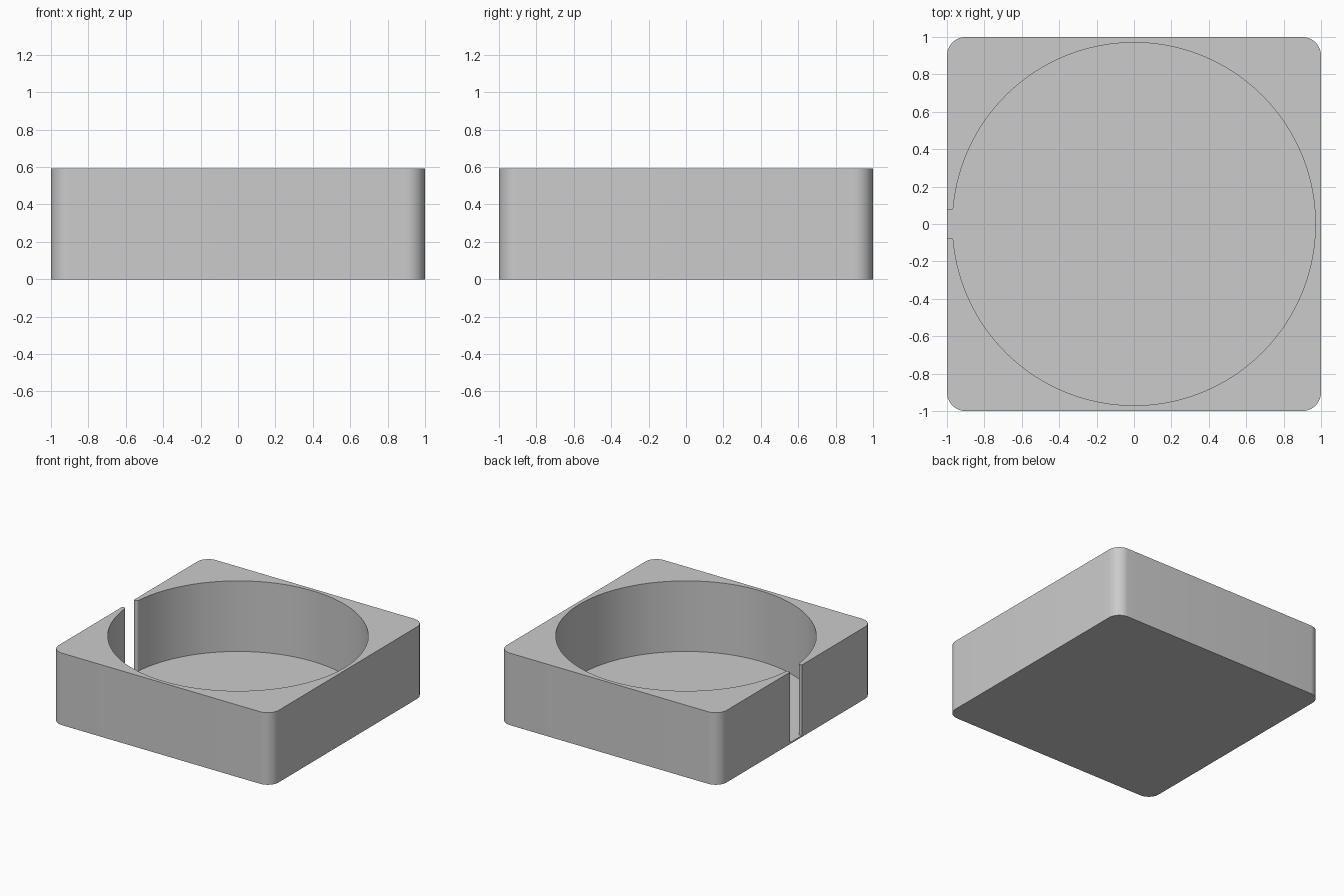
import bpy, bmesh, math

if "Cube" in bpy.data.objects:
    bpy.data.objects.remove(bpy.data.objects["Cube"])

H = 0.592        # overall height
FLOOR = 0.012    # thickness of the tray floor
CORNER = 0.1     # outer corner radius
R = 0.97         # round pocket radius
SLOT = 0.075     # half width of the side slot
LIP = 0.015      # rounding of the wall tips at the slot


def arc(cx, cy, r, a0, a1, n):
    return [(cx + r * math.cos(a0 + (a1 - a0) * i / n),
             cy + r * math.sin(a0 + (a1 - a0) * i / n)) for i in range(n + 1)]


def prism(name, outline, z0, z1):
    bm = bmesh.new()
    face = bm.faces.new([bm.verts.new((x, y, z0)) for x, y in outline])
    top = bmesh.ops.extrude_face_region(bm, geom=[face])["geom"]
    bmesh.ops.translate(bm, vec=(0, 0, z1 - z0),
                        verts=[v for v in top if isinstance(v, bmesh.types.BMVert)])
    bmesh.ops.recalc_face_normals(bm, faces=bm.faces)
    mesh = bpy.data.meshes.new(name)
    bm.to_mesh(mesh)
    bm.free()
    obj = bpy.data.objects.new(name, mesh)
    bpy.context.collection.objects.link(obj)
    return obj


# Square block with rounded vertical corners
k = 1 - CORNER
block = []
for i, (sx, sy) in enumerate([(1, 1), (-1, 1), (-1, -1), (1, -1)]):
    block += arc(sx * k, sy * k, CORNER, i * math.pi / 2, (i + 1) * math.pi / 2, 12)
tray = prism("tray", block, 0, H)

# Round pocket joined to a slot through the left wall, with rounded wall tips
cy = SLOT + LIP
cx = -math.sqrt((R + LIP) ** 2 - cy ** 2)
toward = math.atan2(-cy, -cx)
end = math.atan2(cy, cx)
tip = [(-1.1, SLOT)] + arc(cx, cy, LIP, -math.pi / 2, toward, 6)
pocket = tip + arc(0, 0, R, end, -end, 128)[1:-1] + [(x, -y) for x, y in reversed(tip)]
cutter = prism("pocket_cutter", pocket, FLOOR, H + 0.2)

mod = tray.modifiers.new("pocket", "BOOLEAN")
mod.operation = "DIFFERENCE"
mod.solver = "EXACT"
mod.object = cutter
bpy.context.view_layer.objects.active = tray
tray.select_set(True)
bpy.ops.object.modifier_apply(modifier=mod.name)
bpy.data.objects.remove(cutter, do_unlink=True)

# Smooth curved walls, crisp rims
bpy.ops.object.shade_smooth_by_angle(angle=math.radians(30))

grey = bpy.data.materials.new("light grey")
grey.diffuse_color = (0.6, 0.6, 0.6, 1)
grey.use_nodes = True
grey.node_tree.nodes["Principled BSDF"].inputs["Base Color"].default_value = grey.diffuse_color
tray.data.materials.clear()
tray.data.materials.append(grey)
